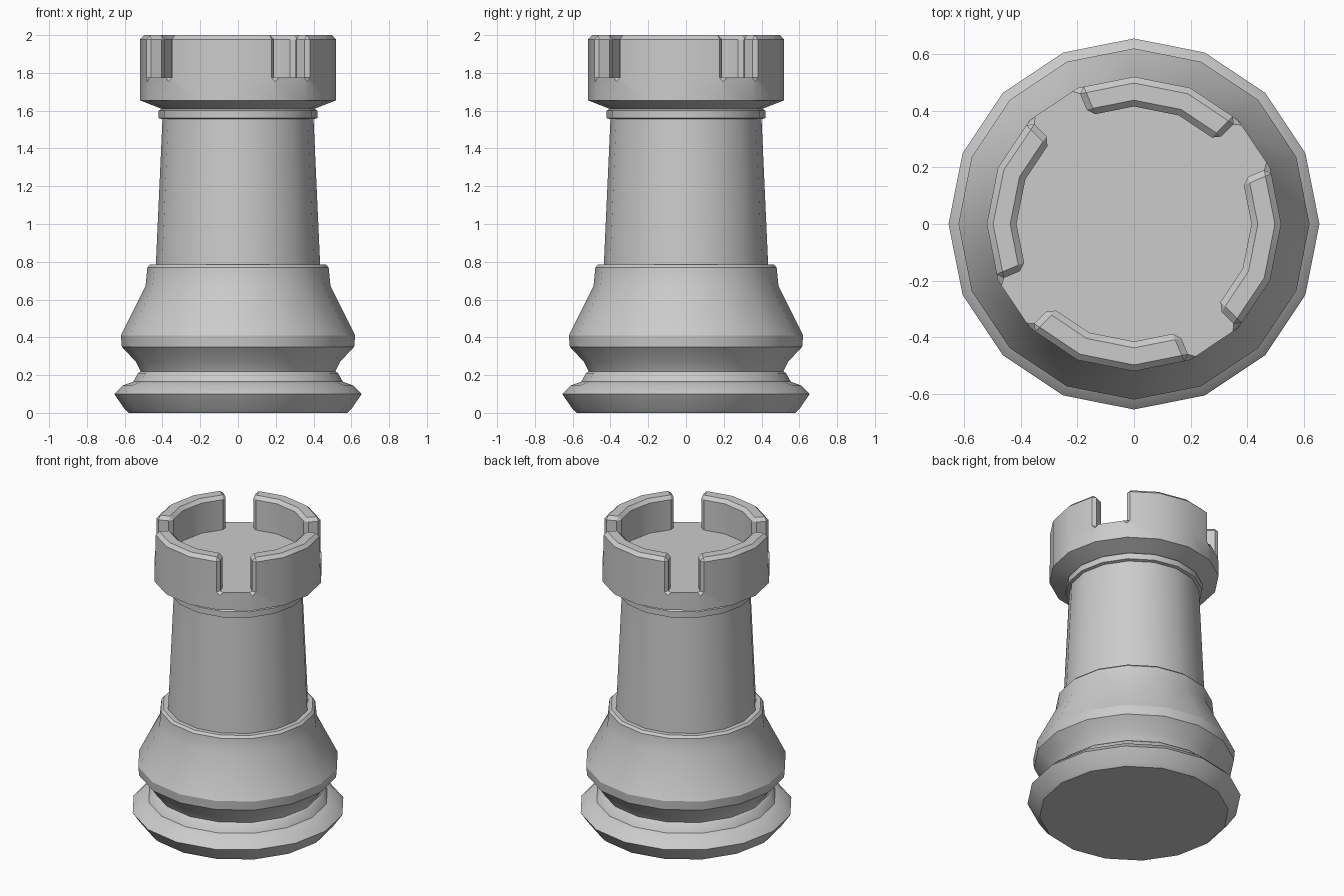
import bpy, bmesh
from math import cos, sin, pi, radians

if "Cube" in bpy.data.objects:
    bpy.data.objects.remove(bpy.data.objects["Cube"])

SIDES = 16
# radius, height from the bottom centre up to the crown floor
PROFILE = [(0.58, 0.0), (0.60, 0.02), (0.655, 0.10), (0.61, 0.145), (0.555, 0.165),
           (0.53, 0.21), (0.515, 0.22), (0.54, 0.27), (0.615, 0.35), (0.62, 0.41),
           (0.49, 0.67), (0.48, 0.77), (0.465, 0.785), (0.435, 0.785),
           (0.40, 1.555), (0.42, 1.56), (0.42, 1.60), (0.405, 1.61),
           (0.52, 1.655), (0.52, 1.775), (0.415, 1.775)]

bm = bmesh.new()
# turned body
rings = [[bm.verts.new((r * cos(2 * pi * i / SIDES), r * sin(2 * pi * i / SIDES), z))
          for i in range(SIDES)] for r, z in PROFILE]
crown = []
for a, b in zip(rings, rings[1:]):
    for i in range(SIDES):
        j = (i + 1) % SIDES
        f = bm.faces.new((a[i], a[j], b[j], b[i]))
        if b is rings[-1] and i % 4 != 1:
            crown.append(f)
bm.faces.new(rings[0][::-1])
bm.faces.new(rings[-1])

# four battlements, with a one-facet gap between each
out = bmesh.ops.extrude_face_region(bm, geom=crown)
top = [g for g in out["geom"] if isinstance(g, bmesh.types.BMVert)]
bmesh.ops.translate(bm, verts=top, vec=(0, 0, 2.0 - 1.775))
bmesh.ops.recalc_face_normals(bm, faces=bm.faces[:])
bm.normal_update()

# softened battlement edges
edges = [e for e in bm.edges if max(v.co.z for v in e.verts) > 1.9
         and len(e.link_faces) == 2 and e.calc_face_angle() > radians(40)]
bmesh.ops.bevel(bm, geom=edges, offset=0.022, segments=1, profile=0.5,
                affect='EDGES', clamp_overlap=True)

mesh = bpy.data.meshes.new("rook_tower")
bm.to_mesh(mesh)
bm.free()
obj = bpy.data.objects.new("rook_tower", mesh)
bpy.context.collection.objects.link(obj)
bpy.context.view_layer.objects.active = obj
obj.select_set(True)
bpy.ops.object.shade_smooth_by_angle(angle=radians(30))
